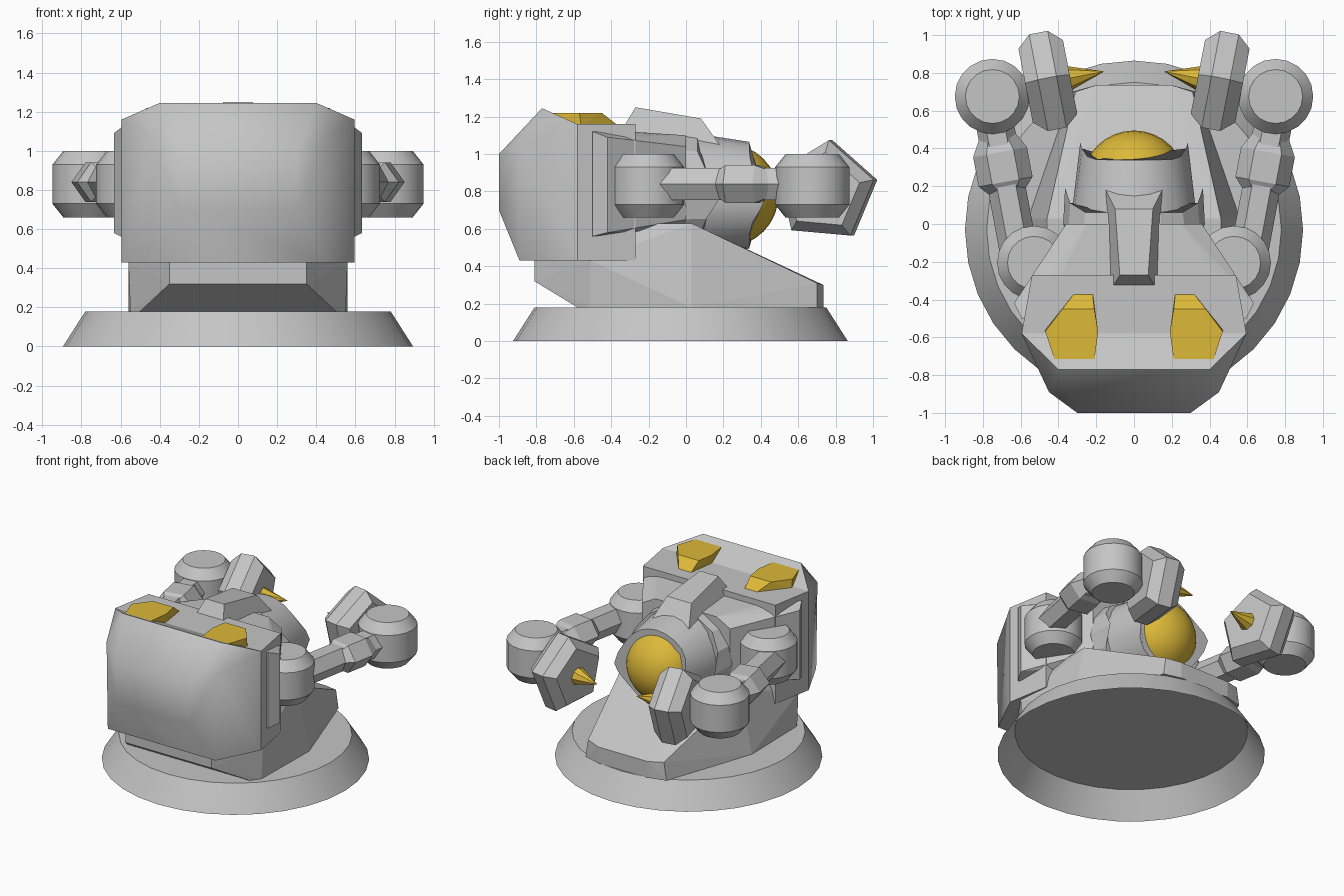
import bpy, bmesh, math
from mathutils import Vector, Matrix

if "Cube" in bpy.data.objects:
    bpy.data.objects.remove(bpy.data.objects["Cube"], do_unlink=True)


def material(name, color):
    m = bpy.data.materials.new(name)
    m.use_nodes = True
    m.diffuse_color = color
    m.node_tree.nodes["Principled BSDF"].inputs["Base Color"].default_value = color
    return m


GREY = material("light_grey", (0.56, 0.56, 0.56, 1))
YELLOW = material("yellow", (0.72, 0.48, 0.04, 1))


def finish(name, bm, mat, smooth=0, mirror=False):
    """Turn a bmesh into an object, optionally smooth and mirrored in x."""
    bmesh.ops.recalc_face_normals(bm, faces=bm.faces)
    me = bpy.data.meshes.new(name)
    bm.to_mesh(me)
    bm.free()
    me.materials.append(mat)
    ob = bpy.data.objects.new(name, me)
    bpy.context.collection.objects.link(ob)
    if mirror:
        ob.modifiers.new("mirror", 'MIRROR').use_mirror_merge = False
    if smooth:
        bpy.ops.object.select_all(action='DESELECT')
        ob.select_set(True)
        bpy.context.view_layer.objects.active = ob
        bpy.ops.object.shade_smooth_by_angle(angle=math.radians(smooth))
    return ob


def solid(name, points, mat=GREY, smooth=0, pair=False):
    """Convex solid; one symmetric body, or a mirrored pair."""
    bm = bmesh.new()
    for x, y, z in points:
        bm.verts.new((x, y, z))
        if not pair:
            bm.verts.new((-x, y, z))
    res = bmesh.ops.convex_hull(bm, input=bm.verts)
    junk = {v for v in res["geom_interior"] + res["geom_unused"]
            if isinstance(v, bmesh.types.BMVert)}
    bmesh.ops.delete(bm, geom=list(junk), context='VERTS')
    bmesh.ops.dissolve_limit(bm, angle_limit=0.02, verts=bm.verts, edges=bm.edges)
    return finish(name, bm, mat, smooth, pair)


def turned(name, profile, sides, origin, axis=(0, 0, 1), mat=GREY, smooth=0,
           pair=False, phase=0.0, open_start=False, squash=1.0, ears=0.0):
    """Rings of (radius, height) along an axis; ears stretch the last ring sideways."""
    side = Vector((1, 0, 0)) if abs(axis[0]) < 0.5 else Vector((0, 1, 0))
    w = Vector(axis).normalized()
    u = (side - w * side.dot(w)).normalized()
    v = w.cross(u)
    bm = bmesh.new()
    rings = []
    for i, (r, h) in enumerate(profile):
        ring = []
        for k in range(sides):
            a = math.tau * k / sides + phase
            ear = ears * abs(math.cos(a)) ** 12 if i == len(profile) - 1 else 0
            p = Vector(origin) + u * r * math.cos(a) + v * r * squash * math.sin(a)
            ring.append(bm.verts.new(p + w * (h + ear)))
        rings.append(ring)
    for a, b in zip(rings, rings[1:]):
        for k in range(sides):
            j = (k + 1) % sides
            bm.faces.new((a[k], a[j], b[j], b[k]))
    if not open_start:
        bm.faces.new(rings[0])
    bm.faces.new(rings[-1])
    return finish(name, bm, mat, smooth, pair)


# Base skirt, open underneath, and pedestal
turned("base_skirt", [(0.895, 0), (0.78, 0.18)], 32, (0, -0.03, 0),
       smooth=30, open_start=True)
solid("pedestal", [
    (0.5, -0.58, 0.18), (0.35, -0.81, 0.32), (0.35, -0.81, 0.43),
    (0.55, -0.51, 0.18), (0.56, -0.51, 0.43), (0.56, 0.03, 0.18),
    (0.46, 0.03, 0.63), (0.46, -0.2, 0.63),
    (0.33, 0.7, 0.18), (0.2, 0.735, 0.18), (0.31, 0.7, 0.31), (0.2, 0.735, 0.3)])

# Head: rounded front shell and rear block
solid("head_front", [
    (0.595, -0.58, 0.43), (0.595, -0.58, 1.16), (0.44, -0.89, 0.43),
    (0.44, -0.89, 0.55), (0.45, -0.89, 1.07), (0.3, -1, 0.7),
    (0.3, -1, 1), (0.4, -0.77, 1.245)], smooth=50)
solid("head_rear", [(x, y, z) for x, y in ((0.595, -0.58), (0.54, -0.27))
                    for z in (0.43, 1.16)])
solid("head_pad", [
    (0.21, -0.72, 1.22), (0.42, -0.72, 1.22), (0.47, -0.57, 1.22),
    (0.38, -0.45, 1.22), (0.21, -0.45, 1.22), (0.19, -0.57, 1.22),
    (0.22, -0.36, 1.15), (0.31, -0.36, 1.15), (0.47, -0.56, 1.15),
    (0.42, -0.72, 1.15), (0.21, -0.72, 1.15), (0.19, -0.57, 1.15)],
    YELLOW, pair=True)

# Tapered body carrying the shoulders, and the crest on top
solid("shoulder_block", [
    (0.595, -0.5, 0.56), (0.595, -0.5, 1.12), (0.635, -0.42, 0.58),
    (0.635, -0.42, 1.09), (0.36, 0, 0.65), (0.36, 0, 1.04),
    (0.25, 0, 0.6), (0.25, 0, 1.1), (0.4, -0.3, 1.12)])
solid("crest", [
    (0.1, 0.08, 1.19), (0.075, -0.27, 1.25), (0.15, 0.18, 1.05),
    (0.13, -0.36, 1.1)])

# Eye barrel, collar and ball
turned("eye_barrel", [(0.34, -0.05), (0.33, 0.05), (0.285, 0.34)], 24,
       (0, 0, 0.78), (0, 1, 0), smooth=30, ears=0.09)
turned("eye_collar", [(0.33, -0.1), (0.375, 0.0), (0.365, 0.06)], 16,
       (0, 0, 0.78), (0, 1, 0), squash=0.9, ears=0.13)
bm = bmesh.new()
bmesh.ops.create_uvsphere(bm, u_segments=32, v_segments=16, radius=0.275,
                          matrix=Matrix.Translation((0, 0.22, 0.78)))
finish("eye_ball", bm, YELLOW, smooth=60)

# Arms: drum joints, bar and sleeve
DRUM = [(0.14, 0.66), (0.195, 0.73), (0.195, 0.93), (0.14, 1.0)]
turned("shoulder_joint", DRUM, 20, (0.53, -0.205, 0), smooth=30, pair=True)
turned("wrist_joint", [(r * 1.02, h) for r, h in DRUM], 20, (0.75, 0.675, 0),
       smooth=30, pair=True)
along = Vector((0.14, 0.75, 0)).normalized()
start = Vector((0.61, -0.15, 0.84))
turned("arm_bar", [(0.1, 0), (0.1, 0.75)], 6, start, along, pair=True)
turned("elbow_sleeve", [(0.1, 0.33), (0.145, 0.38), (0.145, 0.54), (0.1, 0.62)],
       6, start, along, pair=True, squash=0.8)

# Five-sided hands with inward spikes
inward = (-0.98, 0.19, 0)
hand = Vector((0.455, 0.75, 0.8))
turned("hand", [(0.21, -0.12), (0.275, -0.05), (0.275, 0.05), (0.21, 0.12)], 5,
       hand, inward, pair=True, phase=math.radians(-85))
turned("hand_spike", [(0.07, 0.1), (0.001, 0.3)], 8, hand, inward, YELLOW,
       pair=True)
